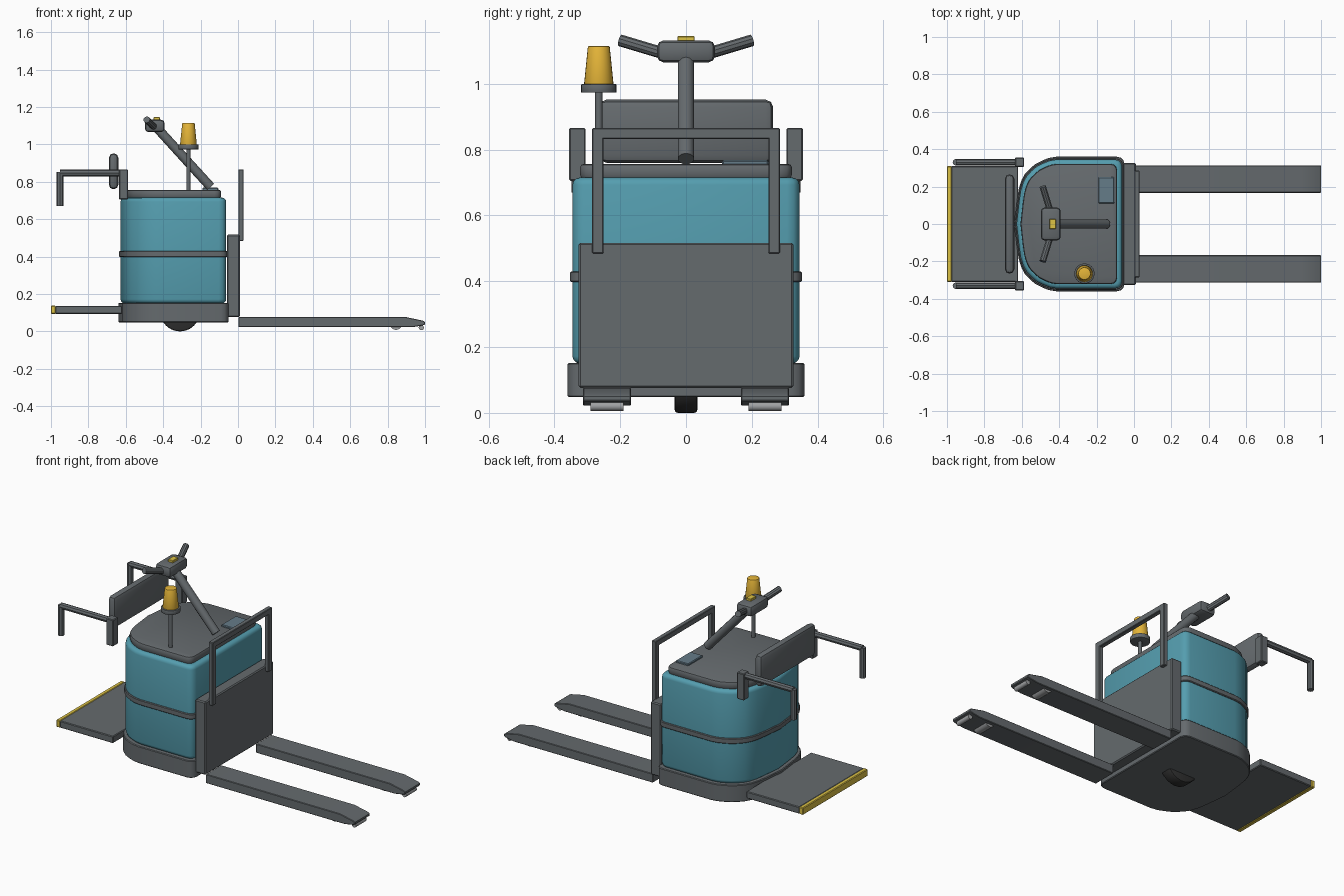
import bpy, bmesh, math
from mathutils import Vector

if "Cube" in bpy.data.objects:
    bpy.data.objects.remove(bpy.data.objects["Cube"])


def material(name, rgb):
    m = bpy.data.materials.new(name)
    m.diffuse_color = (*rgb, 1)
    m.use_nodes = True
    m.node_tree.nodes["Principled BSDF"].inputs["Base Color"].default_value = m.diffuse_color
    return m


GREY = material("dark_grey", (0.13, 0.145, 0.155))
TEAL = material("teal", (0.09, 0.34, 0.43))
AMBER = material("amber", (0.78, 0.46, 0.04))
YELLOW = material("yellow", (0.72, 0.54, 0.06))
SCREEN = material("screen", (0.13, 0.2, 0.25))
BLACK = material("rubber", (0.03, 0.03, 0.03))
STEEL = material("steel", (0.35, 0.36, 0.37))


def finish(bm, name, mat, bevel=0, seg=2, smooth=True):
    bmesh.ops.recalc_face_normals(bm, faces=bm.faces)
    if bevel:
        edges = [e for e in bm.edges if e.calc_face_angle(0) > math.radians(60)]
        bmesh.ops.bevel(bm, geom=edges, offset=bevel, segments=seg,
                        profile=0.5, affect='EDGES', clamp_overlap=True)
    me = bpy.data.meshes.new(name)
    bm.to_mesh(me)
    bm.free()
    ob = bpy.data.objects.new(name, me)
    bpy.context.collection.objects.link(ob)
    me.materials.append(mat)
    if smooth:
        bpy.ops.object.select_all(action='DESELECT')
        bpy.context.view_layer.objects.active = ob
        ob.select_set(True)
        bpy.ops.object.shade_smooth_by_angle(angle=math.radians(32))
    return ob


def box(name, x, y, z, mat=GREY, bevel=0.004, seg=1):
    bm = bmesh.new()
    bmesh.ops.create_cube(bm, size=1)
    for v in bm.verts:
        for i, (lo, hi) in enumerate((x, y, z)):
            v.co[i] = lo if v.co[i] < 0 else hi
    return finish(bm, name, mat, bevel, seg, smooth=seg > 1)


def rod(name, a, b, r1, r2=None, sides=24, mat=GREY, bevel=0):
    a, b = Vector(a), Vector(b)
    bm = bmesh.new()
    bmesh.ops.create_cone(bm, cap_ends=True, segments=sides, radius1=r1,
                          radius2=r1 if r2 is None else r2, depth=(b - a).length)
    q = (b - a).to_track_quat('Z', 'Y')
    for v in bm.verts:
        v.co = q @ v.co + (a + b) / 2
    return finish(bm, name, mat, bevel)


def prism(name, pts, direction, mat=GREY, bevel=0, seg=2):
    bm = bmesh.new()
    face = bm.faces.new([bm.verts.new(p) for p in pts])
    ext = bmesh.ops.extrude_face_region(bm, geom=[face])
    bmesh.ops.translate(bm, vec=direction,
                        verts=[g for g in ext['geom'] if isinstance(g, bmesh.types.BMVert)])
    if face.is_valid and any(len(e.link_faces) < 2 for e in bm.edges):
        bmesh.ops.holes_fill(bm, edges=bm.edges)
    return finish(bm, name, mat, bevel, seg)


# Shared plan outline of the power unit: rounded on the operator side
HALF = [(0.025, 0.36), (0.04, 0.52), (0.065, 0.65), (0.095, 0.74), (0.14, 0.82),
        (0.19, 0.89), (0.25, 0.94), (0.31, 0.98), (0.38, 1), (0.93, 1),
        (0.965, 0.985), (0.988, 0.95), (1, 0.89)]


def shell(name, x0, x1, w, z0, z1, mat=GREY, bevel=0.004, seg=1):
    half = [(x0 + u * (x1 - x0), v * w) for u, v in HALF]
    plan = [(x0, 0)] + half + [(x, -y) for x, y in reversed(half)]
    return prism(name, [(x, y, z0) for x, y in plan], (0, 0, z1 - z0), mat, bevel, seg)


# Power unit
shell("chassis_base", -0.64, -0.05, 0.36, 0.048, 0.152)
shell("body_cover", -0.628, -0.063, 0.345, 0.15, 0.715, TEAL, 0.022, 3)
shell("body_band", -0.635, -0.057, 0.352, 0.397, 0.43)
shell("top_lid", -0.607, -0.09, 0.322, 0.712, 0.757, bevel=0.012, seg=2)
box("display_panel", (-0.19, -0.105), (0.11, 0.25), (0.75, 0.768), SCREEN)
rod("drive_wheel", (-0.31, -0.035, 0.106), (-0.31, 0.035, 0.106), 0.106,
    sides=40, mat=BLACK, bevel=0.01)

# Operator platform with warning edge
box("platform", (-0.976, -0.62), (-0.31, 0.31), (0.094, 0.136))
box("platform_edge", (-1.0, -0.974), (-0.31, 0.31), (0.093, 0.137), YELLOW)

# Mast plate and load guard
box("mast_plate", (-0.06, 0.01), (-0.326, 0.326), (0.076, 0.517), bevel=0.006)
box("load_guard_top", (0.002, 0.03), (-0.285, 0.285), (0.832, 0.866), bevel=0.003)

# Backrest pad
box("backrest_pad", (-0.69, -0.64), (-0.265, 0.265), (0.76, 0.952), bevel=0.0235, seg=2)

# Mirrored parts: guard posts, forks, rollers, arm rails
for s, side in ((-1, "right"), (1, "left")):
    box("load_guard_post_" + side, (0.002, 0.03), sorted((s * 0.25, s * 0.285)),
        (0.484, 0.85), bevel=0.003)
    profile = [(0.003, 0.022), (0.003, 0.076), (0.9, 0.076), (0.99, 0.057),
               (1.0, 0.05), (1.0, 0.036), (0.985, 0.031), (0.93, 0.022)]
    prism("fork_" + side, [(x, s * 0.24 - 0.073, z) for x, z in profile],
          (0, 0.146, 0), bevel=0.003, seg=1)
    for label, x, z, r in (("load", 0.845, 0.041, 0.033), ("tip", 0.98, 0.02, 0.014)):
        rod(label + "_roller_" + side, (x, s * 0.24 - 0.05, z),
            (x, s * 0.24 + 0.05, z), r, mat=STEEL)
    box("arm_bracket_" + side, (-0.636, -0.588), sorted((s * 0.305, s * 0.355)),
        (0.705, 0.866))
    rod("arm_rail_" + side, (-0.952, s * 0.33, 0.847), (-0.61, s * 0.33, 0.847),
        0.018, sides=8)
    rod("arm_drop_" + side, (-0.952, s * 0.33, 0.67), (-0.952, s * 0.33, 0.852),
        0.018, sides=8)
    rod("handlebar_grip_" + side, (-0.445, s * 0.06, 1.09), (-0.488, s * 0.2, 1.132),
        0.018, sides=10)

# Tiller
rod("tiller_arm", (-0.146, 0, 0.772), (-0.44, 0, 1.095), 0.025, sides=12)
box("tiller_head", (-0.498, -0.392), (-0.088, 0.088), (1.065, 1.132), bevel=0.02, seg=2)
box("tiller_button", (-0.452, -0.418), (-0.026, 0.026), (1.125, 1.145), YELLOW, 0.002)

# Warning beacon
bx, by = -0.265, -0.265
rod("beacon_pole", (bx, by, 0.75), (bx, by, 0.98), 0.011, sides=16)
rod("beacon_collar", (bx, by, 0.973), (bx, by, 0.999), 0.054, bevel=0.003)
rod("beacon_lamp", (bx, by, 0.997), (bx, by, 1.115), 0.045, 0.033, mat=AMBER, bevel=0.004)
